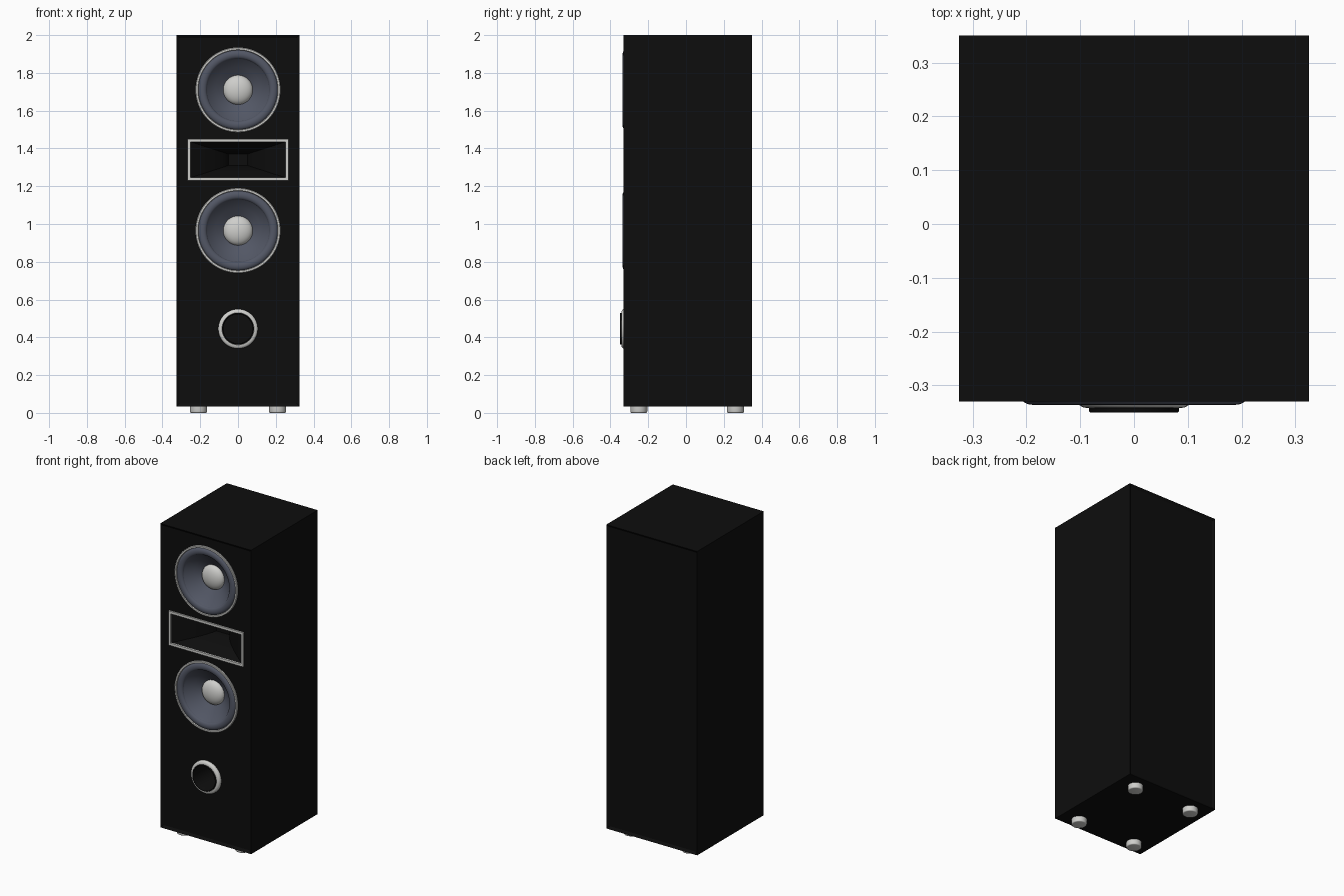
import bpy, bmesh, math
from mathutils import Matrix, Vector

if "Cube" in bpy.data.objects:
    bpy.data.objects.remove(bpy.data.objects["Cube"])


def material(name, rgb):
    m = bpy.data.materials.new(name)
    m.diffuse_color = (*rgb, 1)
    m.use_nodes = True
    m.node_tree.nodes["Principled BSDF"].inputs["Base Color"].default_value = m.diffuse_color
    return m


BLACK = material("cabinet_black", (0.004, 0.004, 0.004))
SILVER = material("satin_silver", (0.62, 0.62, 0.60))
GREY = material("cone_blue_grey", (0.085, 0.095, 0.13))


def finish(name, bm, mat, smooth=True):
    me = bpy.data.meshes.new(name)
    bm.to_mesh(me)
    bm.free()
    me.materials.append(mat)
    ob = bpy.data.objects.new(name, me)
    bpy.context.collection.objects.link(ob)
    bpy.ops.object.select_all(action='DESELECT')
    bpy.context.view_layer.objects.active = ob
    ob.select_set(True)
    if smooth:
        bpy.ops.object.shade_smooth_by_angle(angle=math.radians(35))
    return ob


def loft(name, rings, mat, cap=False):
    """Join closed rings of points, running from the outside inwards."""
    bm = bmesh.new()
    rows = [[bm.verts.new(p) for p in ring] for ring in rings]
    n = len(rows[0])
    for a, b in zip(rows, rows[1:]):
        for j in range(n):
            k = (j + 1) % n
            bm.faces.new((a[j], a[k], b[k], b[j]))
    if cap:
        bm.faces.new(rows[-1])
    bmesh.ops.remove_doubles(bm, verts=bm.verts, dist=1e-6)
    return finish(name, bm, mat)


def circle(r, y, z, n=72):
    return [(r * math.cos(2 * math.pi * i / n), y, z + r * math.sin(2 * math.pi * i / n)) for i in range(n)]


def rect(hx, hz, y, z):
    return [(hx, y, z + hz), (-hx, y, z + hz), (-hx, y, z - hz), (hx, y, z - hz)]


def lathe(name, profile, z, mat, cap=False):
    return loft(name, [circle(r, y, z) for r, y in profile], mat, cap)


WOOFERS = {"upper": 1.71, "lower": 0.965}
HORN_Z, PORT_Z = 1.34, 0.445

# Cabinet with shallow recessed front and back panels
bm = bmesh.new()
bmesh.ops.create_cube(bm, size=1, matrix=Matrix.Translation((0, 0.01, 1.0175)) @ Matrix.Diagonal((0.65, 0.68, 1.965, 1)))
bm.normal_update()
for f in [f for f in bm.faces if abs(f.normal.y) > 0.9]:
    bmesh.ops.inset_region(bm, faces=[f], thickness=0.022, depth=-0.01)
cabinet = finish("cabinet", bm, BLACK, False)

# Openings for the drivers, horn and port
bm = bmesh.new()
for z, r, depth in [(z, 0.21, 0.14) for z in WOOFERS.values()] + [(PORT_Z, 0.085, 0.32)]:
    bmesh.ops.create_cone(bm, cap_ends=True, segments=72, radius1=r, radius2=r, depth=depth,
                          matrix=Matrix.Translation((0, -0.36 + depth / 2, z)) @ Matrix.Rotation(math.pi / 2, 4, 'X'))
bmesh.ops.create_cube(bm, size=1, matrix=Matrix.Translation((0, -0.25, HORN_Z)) @ Matrix.Diagonal((0.51, 0.24, 0.196, 1)))
cutter = finish("opening_cutter", bm, BLACK, False)
cutter.hide_render = True
mod = cabinet.modifiers.new("openings", 'BOOLEAN')
mod.operation, mod.solver, mod.object = 'DIFFERENCE', 'EXACT', cutter
bpy.context.view_layer.objects.active = cabinet
bpy.ops.object.modifier_apply(modifier=mod.name)
bpy.data.objects.remove(cutter)

# Woofers: rim, rolled surround, cone and dust cap
for side, z in WOOFERS.items():
    lathe(side + "_woofer_rim", [(0.225, -0.318), (0.225, -0.327), (0.222, -0.330),
                                 (0.213, -0.330), (0.210, -0.322)], z, SILVER)
    roll = [(0.188 + 0.023 * math.cos(t), -0.320 - 0.016 * math.sin(t))
            for t in [math.pi * i / 10 for i in range(11)]]
    lathe(side + "_woofer_surround", roll, z, GREY)
    lathe(side + "_woofer_cone", [(0.165, -0.320), (0.160, -0.314), (0.12, -0.279), (0.07, -0.245)], z, GREY)
    dome = [(0.078 * math.cos(t), -0.250 - 0.04 * math.sin(t))
            for t in [math.pi / 2 * i / 10 for i in range(11)]]
    lathe(side + "_dust_cap", dome, z, SILVER)

# Horn frame and flared throat
loft("horn_frame", [rect(hx, hz, y, HORN_Z) for hx, hz, y in
                    [(0.267, 0.111, -0.318), (0.267, 0.111, -0.330),
                     (0.251, 0.095, -0.330), (0.251, 0.095, -0.318)]], SILVER)
flare = []
for i in range(9):
    t = i / 8
    flare.append(rect(0.05 + 0.201 * (1 - t) ** 1.5, 0.03 + 0.065 * (1 - t) ** 1.5, -0.320 + 0.17 * t, HORN_Z))
loft("horn_flare", flare, BLACK, cap=True)

# Bass port: silver ring, raised black lip and tube
lathe("port_ring", [(0.105, -0.318), (0.105, -0.331), (0.101, -0.337), (0.094, -0.341),
                    (0.085, -0.342), (0.082, -0.338)], PORT_Z, SILVER)
lathe("port_tube", [(0.084, -0.336), (0.084, -0.347), (0.082, -0.350), (0.079, -0.349),
                    (0.077, -0.344), (0.077, -0.06)], PORT_Z, BLACK, cap=True)

# Four round feet
for sx, xn in ((-1, "left"), (1, "right")):
    for y, yn in ((-0.25, "front"), (0.262, "back")):
        bm = bmesh.new()
        bmesh.ops.create_cone(bm, cap_ends=True, segments=32, radius1=0.045, radius2=0.045, depth=0.036,
                              matrix=Matrix.Translation((sx * 0.209, y, 0.018)))
        bottom = [e for e in bm.edges if all(v.co.z < 0.001 for v in e.verts)]
        bmesh.ops.bevel(bm, geom=bottom, offset=0.007, segments=3, profile=0.5, affect='EDGES')
        finish(f"{yn}_{xn}_foot", bm, SILVER)
